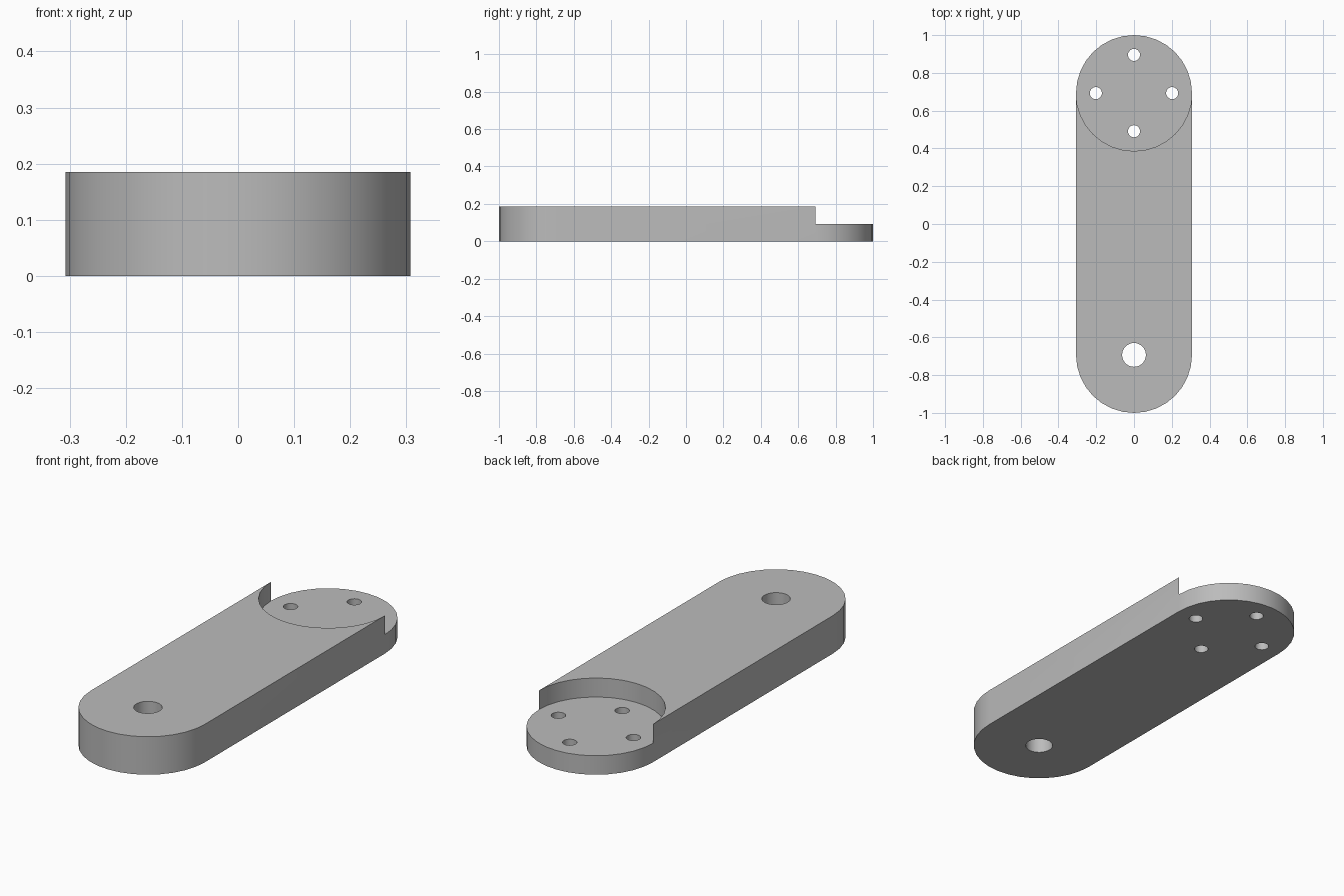
import bpy, bmesh
from math import sin, cos, pi

cube = bpy.data.objects.get("Cube")
if cube:
    bpy.data.objects.remove(cube)

R = 0.307              # radius of both rounded ends
END = 1 - R            # distance of the end centres from the middle
TOP, FLOOR = 0.185, 0.0925
BOLT = 0.202           # bolt circle radius
SEG = 32


def arc(cy, r, start, stop, n, cx=0.0):
    """Points along an arc, both ends included; angles in half turns."""
    steps = [pi * (start + (stop - start) * i / n) for i in range(n + 1)]
    return [(cx + r * cos(a), cy + r * sin(a)) for a in steps]


def circle(cx, cy, r):
    return arc(cy, r, 0, 2, SEG, cx)[:-1]


bm = bmesh.new()


def cap(loops, z):
    """Flat face bounded by the first loop, with the others as holes."""
    edges = []
    for pts in loops:
        vs = [bm.verts.new((x, y, z)) for x, y in pts]
        edges += [bm.edges.new((a, b)) for a, b in zip(vs, vs[1:] + vs[:1])]
    bmesh.ops.triangle_fill(bm, edges=edges, use_beauty=True, normal=(0, 0, 1))


def wall(pts, z0, z1, closed=False):
    """Upright strip along a path."""
    path = pts + pts[:1] if closed else pts
    for (ax, ay), (bx, by) in zip(path, path[1:]):
        bm.faces.new([bm.verts.new(c) for c in (
            (ax, ay, z0), (bx, by, z0), (bx, by, z1), (ax, ay, z1))])


half = SEG // 2
disc_arc = arc(END, R, 0, 1, half)          # outer edge of the lowered end
front_arc = arc(-END, R, 1, 2, half)        # rounded front end
pocket_arc = arc(END, R, 2, 1, half)        # concave edge of the step
body_side = disc_arc[-1:] + front_arc + disc_arc[:1]

pivot_hole = circle(0, -END, 0.063)
bolt_holes = [circle(BOLT * dx, END + BOLT * dy, 0.032)
              for dx, dy in ((1, 0), (0, 1), (-1, 0), (0, -1))]

# Underside, raised top and lowered round floor
cap([disc_arc + front_arc, pivot_hole] + bolt_holes, 0)
cap([front_arc + pocket_arc, pivot_hole], TOP)
cap([circle(0, END, R)] + bolt_holes, FLOOR)

# Outer walls, step wall and hole walls
wall(body_side, 0, FLOOR)
wall(body_side, FLOOR, TOP)
wall(disc_arc, 0, FLOOR)
wall(pocket_arc, FLOOR, TOP)
wall(pivot_hole, 0, TOP, closed=True)
for hole in bolt_holes:
    wall(hole, 0, FLOOR, closed=True)

bmesh.ops.remove_doubles(bm, verts=bm.verts, dist=0.0001)
bmesh.ops.recalc_face_normals(bm, faces=bm.faces)
mesh = bpy.data.meshes.new("link_arm")
bm.to_mesh(mesh)
bm.free()

# Plain grey material
grey = bpy.data.materials.new("plain grey")
grey.use_nodes = True
colour = (0.5, 0.5, 0.5, 1)
grey.diffuse_color = colour
grey.node_tree.nodes["Principled BSDF"].inputs["Base Color"].default_value = colour
mesh.materials.append(grey)

arm = bpy.data.objects.new("link_arm", mesh)
bpy.context.collection.objects.link(arm)
bpy.context.view_layer.objects.active = arm
arm.select_set(True)
bpy.ops.object.shade_smooth_by_angle(angle=pi / 6)
